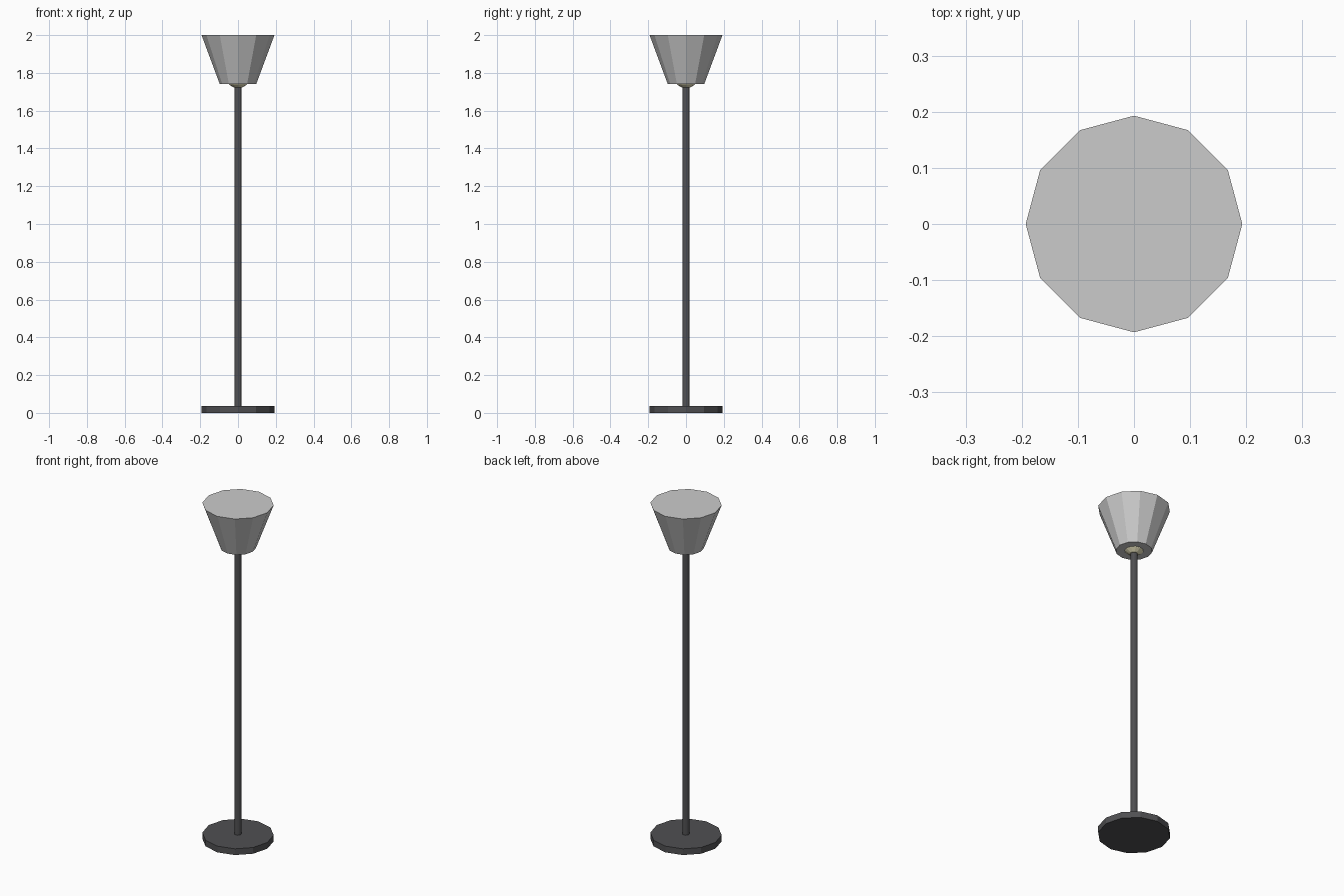
import bpy

if "Cube" in bpy.data.objects:
    bpy.data.objects.remove(bpy.data.objects["Cube"])

SIDES = 12


def material(name, color):
    mat = bpy.data.materials.new(name)
    mat.diffuse_color = color
    mat.use_nodes = True
    mat.node_tree.nodes["Principled BSDF"].inputs["Base Color"].default_value = mat.diffuse_color
    return mat


dark = material("dark_metal", (0.08, 0.08, 0.085, 1))
warm = material("warm_glass", (0.8, 0.75, 0.5, 1))


def frustum(name, r_low, r_high, z_low, z_high, mat=None):
    # rotate so that vertices land on the axes
    bpy.ops.mesh.primitive_cone_add(vertices=SIDES, radius1=r_low, radius2=r_high,
                                    depth=z_high - z_low,
                                    location=(0, 0, (z_low + z_high) / 2))
    ob = bpy.context.object
    ob.name = name
    if mat:
        ob.data.materials.append(mat)
    return ob


# Round foot and upright
frustum("base", 0.193, 0.193, 0.0, 0.037, dark)
frustum("pole", 0.019, 0.019, 0.037, 1.75, dark)

# Closed shade, flaring upward
frustum("shade", 0.097, 0.193, 1.742, 2.0)

# Bulb peeking out under the shade
bpy.ops.mesh.primitive_uv_sphere_add(segments=SIDES, ring_count=8, radius=0.068,
                                     location=(0, 0, 1.787))
bulb = bpy.context.object
bulb.name = "bulb"
bulb.data.materials.append(warm)
